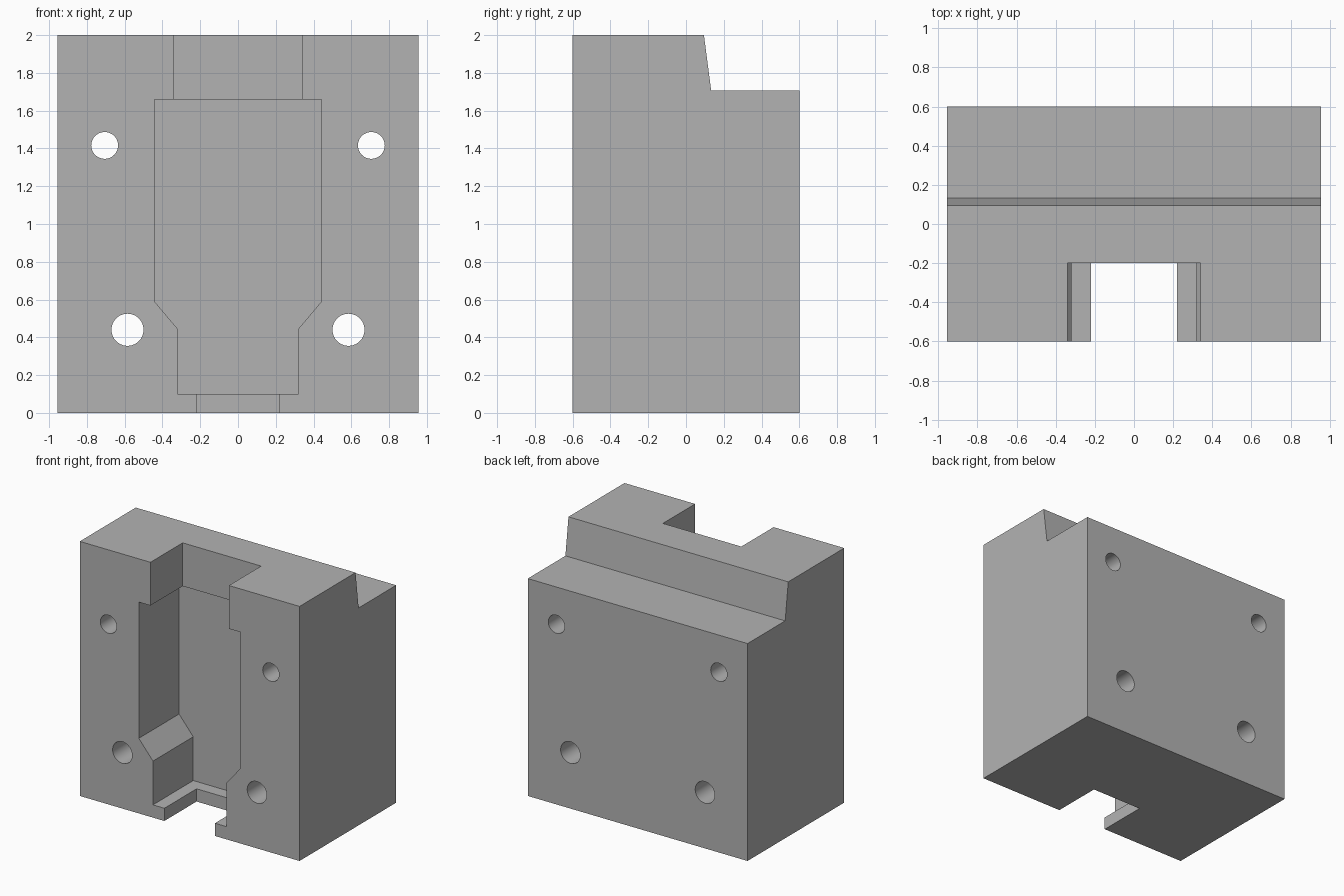
import bpy, bmesh, math
from mathutils import Matrix, Vector

if "Cube" in bpy.data.objects:
    bpy.data.objects.remove(bpy.data.objects["Cube"], do_unlink=True)

grey = bpy.data.materials.new("plain grey")
grey.use_nodes = True
colour = (0.45, 0.45, 0.45, 1)
grey.diffuse_color = colour
grey.node_tree.nodes["Principled BSDF"].inputs["Base Color"].default_value = colour

HALF_W, HALF_D = 0.955, 0.6


def finish(name, bm):
    bmesh.ops.recalc_face_normals(bm, faces=bm.faces)
    mesh = bpy.data.meshes.new(name)
    bm.to_mesh(mesh)
    bm.free()
    mesh.materials.append(grey)
    obj = bpy.data.objects.new(name, mesh)
    bpy.context.collection.objects.link(obj)
    return obj


def prism(name, points, direction):
    """Extrude a closed outline along a vector."""
    bm = bmesh.new()
    face = bm.faces.new([bm.verts.new(p) for p in points])
    ext = bmesh.ops.extrude_face_region(bm, geom=[face])
    moved = [v for v in ext["geom"] if isinstance(v, bmesh.types.BMVert)]
    bmesh.ops.translate(bm, verts=moved, vec=Vector(direction))
    return finish(name, bm)


def front_cutter(name, right_side, back_y):
    """Mirrored x-z outline, cut from ahead of the front to back_y."""
    outline = right_side + [(-x, z) for x, z in reversed(right_side)]
    front = -HALF_D - 0.1
    return prism(name, [(x, front, z) for x, z in outline], (0, back_y - front, 0))


def hole_cutter(name, x, z, radius):
    bm = bmesh.new()
    turn = Matrix.Translation((x, 0, z)) @ Matrix.Rotation(math.pi / 2, 4, "X")
    bmesh.ops.create_cone(bm, cap_ends=True, segments=48, radius1=radius,
                          radius2=radius, depth=2, matrix=turn)
    return finish(name, bm)


# Block with a stepped back shoulder
side = [(-HALF_D, 0), (HALF_D, 0), (HALF_D, 1.708), (0.133, 1.708),
        (0.095, 2), (-HALF_D, 2)]
block = prism("mould_block", [(-HALF_W, y, z) for y, z in side], (2 * HALF_W, 0, 0))

# Deep pocket, with shallower openings at the top and bottom
cutters = [
    front_cutter("pocket_cutter", [(0.319, 0.1), (0.319, 0.444), (0.442, 0.59),
                                   (0.442, 1.66)], -0.1),
    front_cutter("top_slot_cutter", [(0.341, 1.5), (0.341, 2.2)], -0.2),
    front_cutter("bottom_slot_cutter", [(0.22, -0.2), (0.22, 0.3)], -0.2),
]

# Bolt holes through the block, mirrored left and right
for sign, label in ((1, "left"), (-1, "right")):
    cutters.append(hole_cutter(label + "_upper_hole_cutter", sign * 0.706, 1.416, 0.071))
    cutters.append(hole_cutter(label + "_lower_hole_cutter", sign * 0.585, 0.44, 0.085))

bpy.ops.object.select_all(action="DESELECT")
block.select_set(True)
bpy.context.view_layer.objects.active = block
for cutter in cutters:
    cutter.hide_render = True
    mod = block.modifiers.new(cutter.name, "BOOLEAN")
    mod.operation = "DIFFERENCE"
    mod.solver = "EXACT"
    mod.object = cutter
    bpy.ops.object.modifier_apply(modifier=mod.name)
for cutter in cutters:
    bpy.data.objects.remove(cutter, do_unlink=True)

bpy.ops.object.shade_smooth_by_angle(angle=math.radians(30))
